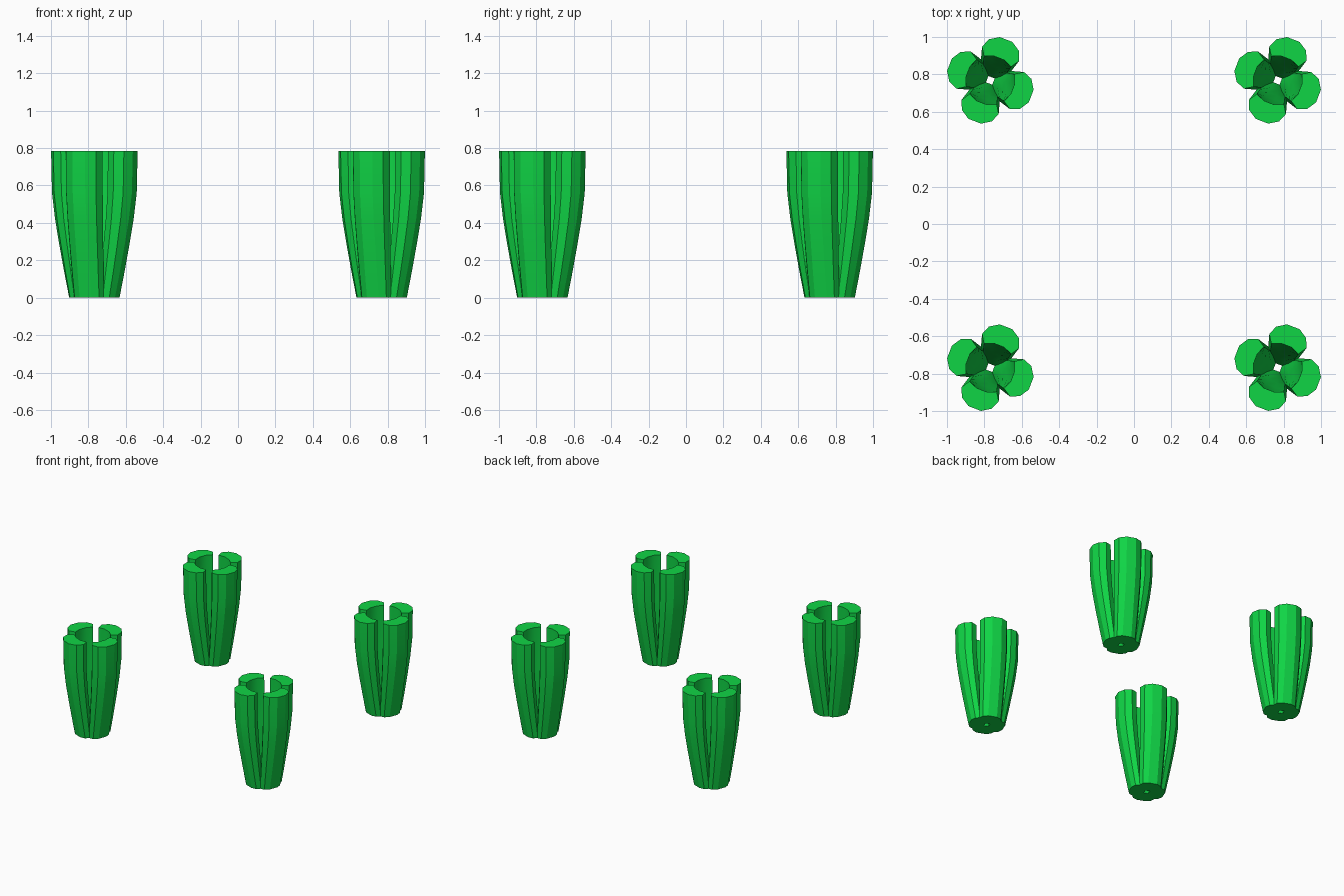
import bpy, bmesh, math
from mathutils import Vector

if "Cube" in bpy.data.objects:
    bpy.data.objects.remove(bpy.data.objects["Cube"])

green = bpy.data.materials.new("leaf_green")
green.diffuse_color = (0.005, 0.66, 0.06, 1)
green.use_nodes = True
green.node_tree.nodes["Principled BSDF"].inputs["Base Color"].default_value = green.diffuse_color

# Half cross-sections (radius from cluster axis, sideways offset), outer to inner
BASE = [(0.131, 0.034), (0.112, 0.070), (0.080, 0.085), (0.045, 0.062), (0.018, 0.018)]
TOP = [(0.234, 0.036), (0.202, 0.086), (0.152, 0.106), (0.108, 0.078), (0.128, 0.030)]
# Height and how far the leaf has spread from base to top section
LEVELS = [(0, 0), (0.14, 0.28), (0.28, 0.54), (0.42, 0.78), (0.56, 0.95), (0.785, 1)]


def leaf(bm, angle):
    """One thick leaf lofted upward and outward, closed at both ends."""
    u = Vector((math.cos(angle), math.sin(angle), 0))
    v = Vector((-u.y, u.x, 0))
    rings = []
    for z, s in LEVELS:
        half = [(a[0] + (b[0] - a[0]) * s, a[1] + (b[1] - a[1]) * s)
                for a, b in zip(BASE, TOP)]
        loop = half + [(r, -t) for r, t in reversed(half)]
        rings.append([bm.verts.new(u * r + v * t + Vector((0, 0, z))) for r, t in loop])
    n = len(rings[0])
    for lo, hi in zip(rings, rings[1:]):
        for i in range(n):
            j = (i + 1) % n
            bm.faces.new((lo[i], lo[j], hi[j], hi[i]))
    bm.faces.new(rings[0][::-1])
    bm.faces.new(rings[-1])


# Four-leaf tuft mesh
bm = bmesh.new()
for k in range(4):
    leaf(bm, math.radians(-21 + 90 * k))
bmesh.ops.recalc_face_normals(bm, faces=bm.faces)
mesh = bpy.data.meshes.new("leaf_tuft")
bm.to_mesh(mesh)
bm.free()
mesh.materials.append(green)

# One tuft at each corner
for sx, side in ((-1, "left"), (1, "right")):
    for sy, end in ((-1, "front"), (1, "back")):
        ob = bpy.data.objects.new(f"leaf_tuft_{end}_{side}", mesh.copy())
        ob.location = (sx * 0.768, sy * 0.768, 0)
        bpy.context.collection.objects.link(ob)
        bpy.context.view_layer.objects.active = ob
        ob.select_set(True)
bpy.ops.object.shade_smooth_by_angle(angle=math.radians(25))
